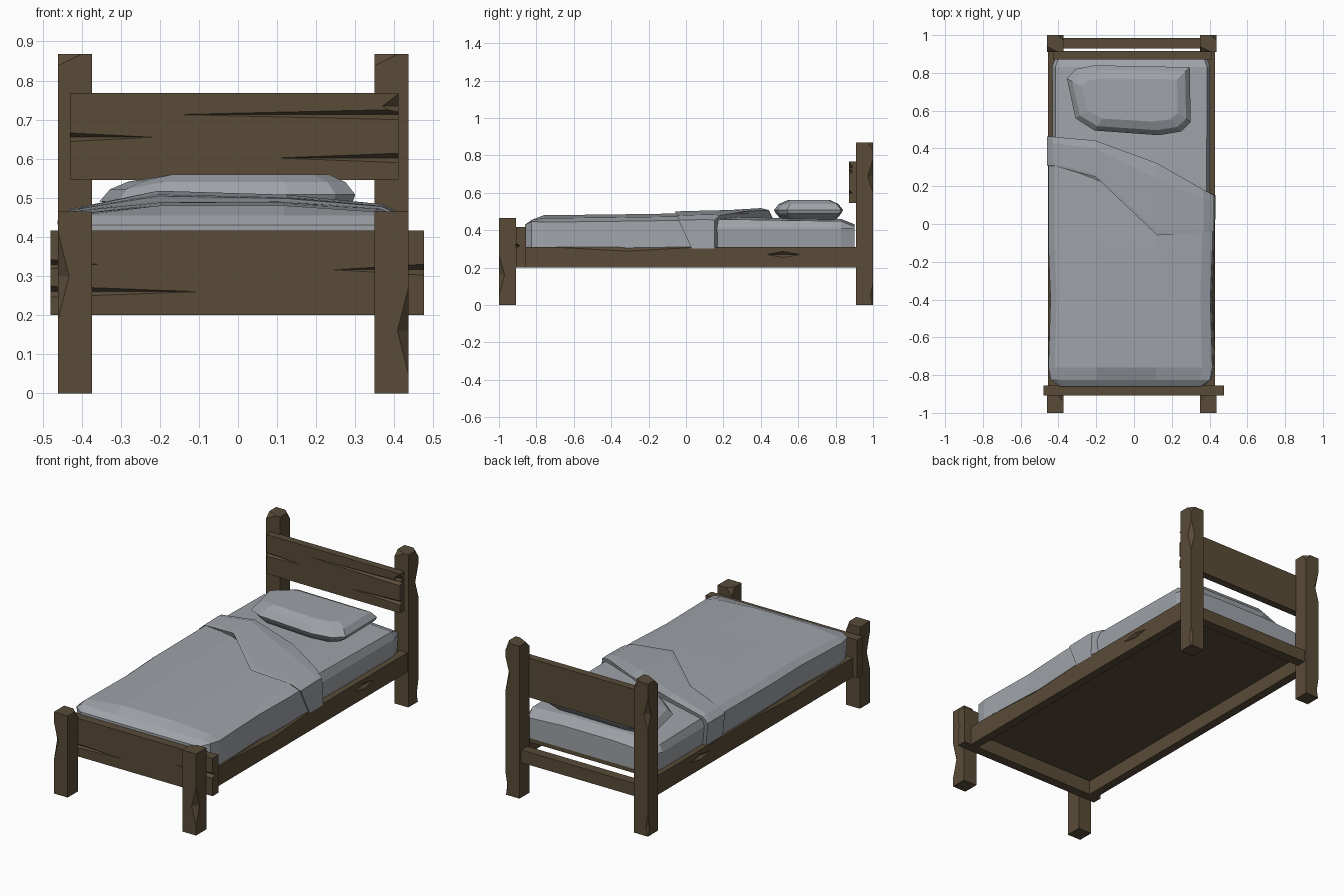
import bpy, bmesh
from mathutils import Vector

if "Cube" in bpy.data.objects:
    bpy.data.objects.remove(bpy.data.objects["Cube"])


def material(name, rgb):
    m = bpy.data.materials.new(name)
    m.diffuse_color = (*rgb, 1)
    m.use_nodes = True
    m.node_tree.nodes["Principled BSDF"].inputs["Base Color"].default_value = m.diffuse_color
    return m


WOOD = material("brown wood", (0.100, 0.072, 0.040))
CLOTH = material("grey cloth", (0.345, 0.367, 0.395))


def add_object(name, bm, mat):
    bmesh.ops.recalc_face_normals(bm, faces=bm.faces)
    me = bpy.data.meshes.new(name)
    bm.to_mesh(me)
    bm.free()
    ob = bpy.data.objects.new(name, me)
    bpy.context.collection.objects.link(ob)
    me.materials.append(mat)
    return ob


def carve(ob, chips):
    """Cut diamond-shaped chips, each a (centre, radii) pair, out of an object."""
    for c, r in chips:
        bm = bmesh.new()
        pts = []
        for i in range(3):
            for s in (-1, 1):
                p = Vector(c)
                p[i] += s * r[i]
                pts.append(bm.verts.new(p))
        bmesh.ops.convex_hull(bm, input=pts)
        cutter = add_object("chip_cutter", bm, WOOD)
        cutter.hide_render = True
        mod = ob.modifiers.new("chip", 'BOOLEAN')
        mod.operation = 'DIFFERENCE'
        mod.solver = 'EXACT'
        mod.object = cutter
        dg = bpy.context.evaluated_depsgraph_get()
        me = bpy.data.meshes.new_from_object(ob.evaluated_get(dg))
        ob.modifiers.clear()
        ob.data = me
        bpy.data.objects.remove(cutter)


def beam(name, x, y, z, chips=()):
    """Wooden box given by its ranges, with chips."""
    bm = bmesh.new()
    bmesh.ops.create_cube(bm, size=1)
    for v in bm.verts:
        v.co = [r[0] if c < 0 else r[1] for c, r in zip(v.co, (x, y, z))]
    ob = add_object(name, bm, WOOD)
    carve(ob, chips)
    return ob


def loft(name, rings, mat):
    """Closed solid through rings of equal point count."""
    bm = bmesh.new()
    vs = [[bm.verts.new(p) for p in r] for r in rings]
    n = len(vs[0])
    for a, b in zip(vs, vs[1:]):
        for i in range(n):
            j = (i + 1) % n
            bm.faces.new((a[i], a[j], b[j], b[i]))
    bm.faces.new(vs[0])
    bm.faces.new(vs[-1])
    return add_object(name, bm, mat)


# Four posts with chipped corners
for side, x0, x1 in (("left", -0.46, -0.373), ("right", 0.349, 0.436)):
    out, inn = (x0, x1) if side == "left" else (x1, x0)
    notch = 0.30 if side == "left" else 0.16
    beam("front_post_" + side, (x0, x1), (-1, -0.908), (0, 0.465), [
        ((out, -1, notch), (0.028, 0.03, 0.11)),
        ((inn, -0.908, 0.465), (0.03, 0.03, 0.04))])
    beam("back_post_" + side, (x0, x1), (0.91, 1), (0, 0.868), [
        ((x0, 0.91, 0.868), (0.06, 0.03, 0.03)),
        ((x1, 1, 0.868), (0.03, 0.03, 0.04)),
        ((out, 1, 0.69), (0.025, 0.028, 0.09)),
        ((out, 1, 0.05), (0.012, 0.014, 0.07))])

# Headboard and footboard with long cracks
beam("headboard", (-0.43, 0.41), (0.872, 0.915), (0.545, 0.768), [
    ((0.41, 0.872, 0.713), (0.57, 0.02, 0.013)),
    ((0.41, 0.872, 0.735), (0.04, 0.02, 0.03)),
    ((-0.43, 0.872, 0.655), (0.21, 0.016, 0.011)),
    ((0.41, 0.872, 0.602), (0.31, 0.016, 0.012))])
beam("footboard", (-0.48, 0.476), (-0.909, -0.855), (0.2, 0.416), [
    ((0.476, -0.909, 0.316), (0.23, 0.02, 0.014)),
    ((-0.48, -0.909, 0.26), (0.38, 0.018, 0.014)),
    ((-0.48, -0.909, 0.33), (0.12, 0.02, 0.012))])

# Side rails, head rail and base panel
for side, x0, x1 in (("left", -0.455, -0.405), ("right", 0.38, 0.43)):
    out = x0 if side == "left" else x1
    beam("side_rail_" + side, (x0, x1), (-0.86, 0.912), (0.2, 0.31), [
        ((out, 0.52, 0.27), (0.016, 0.09, 0.016)),
        ((out, -0.32, 0.31), (0.02, 0.4, 0.022))])
beam("head_rail", (-0.40, 0.37), (0.93, 0.985), (0.2, 0.272))
beam("base_panel", (-0.41, 0.385), (-0.86, 0.90), (0.282, 0.306))

# Mattress
MID = -0.015
mattress = []
for y, w, top in ((-0.82, 0.40, 0.43), (0.2, 0.416, 0.458), (0.83, 0.418, 0.448), (0.90, 0.395, 0.42)):
    mattress.append([(MID + s * w * k, y, z) for s, k, z in (
        (-1, 0.98, 0.304), (-1, 1, 0.41), (-1, 0.96, top), (-0.4, 1, top + 0.012),
        (0.4, 1, top + 0.012), (1, 0.96, top), (1, 1, 0.41), (1, 0.98, 0.304))])
loft("mattress", mattress, CLOTH)

# Blanket: one cross-section swept to a slanted head edge
SECTION = [(-0.44, 0.303), (-0.453, 0.435), (-0.42, 0.462), (-0.2, 0.484),
           (0.12, 0.484), (0.36, 0.468), (0.415, 0.447), (0.422, 0.303)]
HEAD = [0.45, 0.45, 0.45, 0.43, 0.31, 0.17, 0.14, 0.14]
blanket = [
    [(MID + (x - MID) * 0.86, -0.86, min(z, 0.43)) for x, z in SECTION],
    [(MID + (x - MID) * 0.97, -0.825, min(z, 0.455)) for x, z in SECTION],
    [(x, -0.76, z - 0.004) for x, z in SECTION],
    [(MID + (x - MID) * 0.975, -0.40, z) for x, z in SECTION],
    [(x, -0.12, z + 0.004 * (z > 0.4)) for x, z in SECTION],
    [(x, y, z + 0.008 * (z > 0.4)) for (x, z), y in zip(SECTION, HEAD)]]
loft("blanket", blanket, CLOTH)

# Turned-back fold lying on the blanket
LOW = [0.31, 0.31, 0.31, 0.25, -0.06, -0.045, -0.04, 0.03]
UP = [0, 0.006, 0.010, 0.034, 0.024, 0.016, 0.010, 0]
fold = []
for t, lift in ((0, 0.6), (0.08, 0.72), (0.78, 1), (1, 0.7)):
    fold.append([(MID + (x - MID) * 1.02, lo + (hi + 0.012 - lo) * t, z + u * lift)
                 for (x, z), lo, hi, u in zip(SECTION, LOW, HEAD, UP)])
loft("blanket_fold", fold, CLOTH)

# Pillow: one plump outline scaled in stacked layers
OUTLINE = [(-0.31, 0.56), (-0.21, 0.495), (0.13, 0.47), (0.25, 0.49),
           (0.30, 0.54), (0.295, 0.83), (-0.21, 0.84), (-0.31, 0.82), (-0.355, 0.77)]
pillow = []
for z, kx, ky in ((0.458, 0.82, 0.80), (0.490, 0.98, 0.95), (0.508, 1, 1),
                  (0.540, 0.92, 0.86), (0.560, 0.78, 0.62)):
    pillow.append([(-0.01 + (x + 0.01) * kx, 0.66 + (y - 0.66) * ky,
                    z - (0.018 if x < -0.3 and z > 0.5 else 0)) for x, y in OUTLINE])
loft("pillow", pillow, CLOTH)
